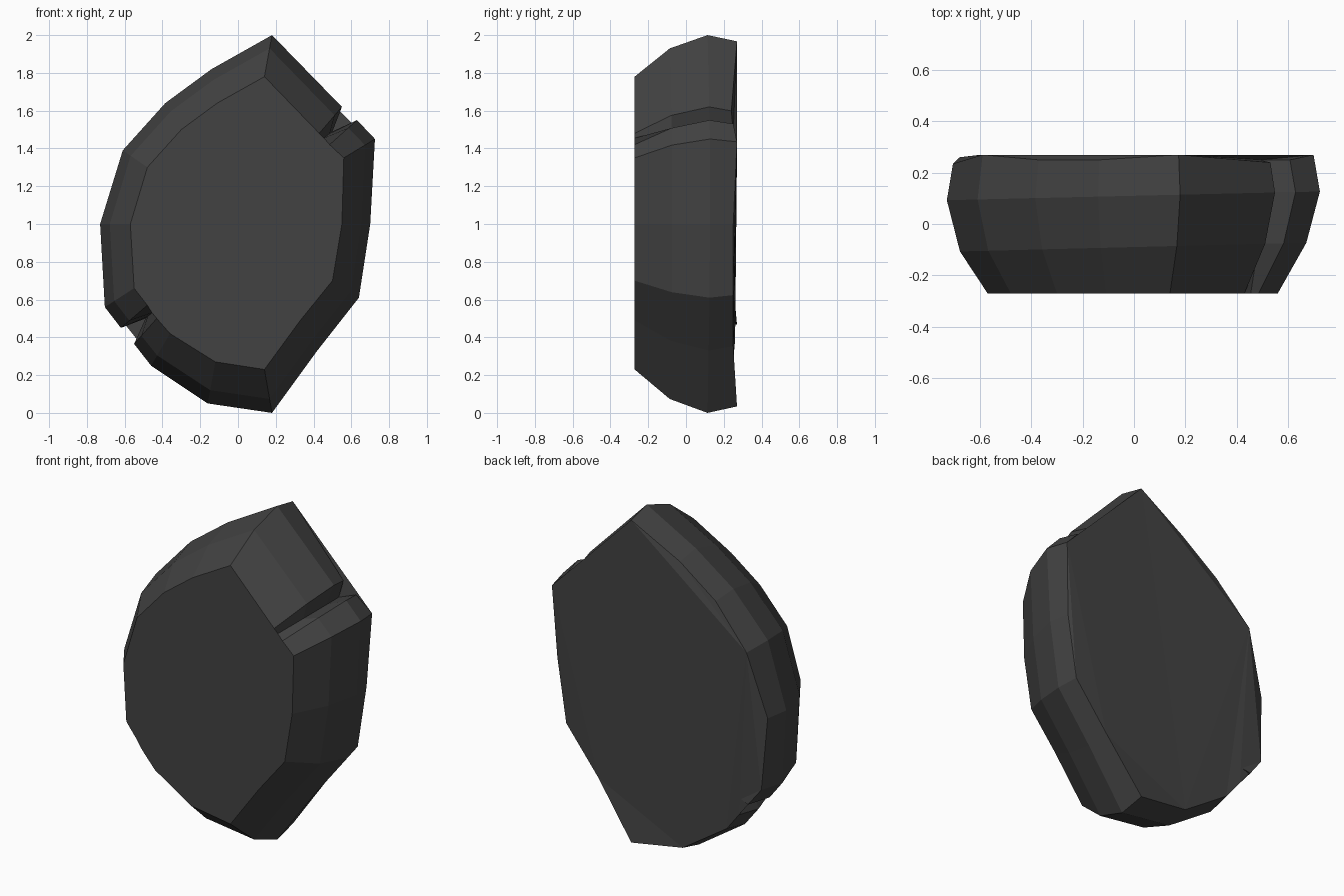
import bpy, bmesh

# Outline, clockwise from the top: front rim x, z / widest rim x, z / back depth
OUTLINE = [
    (0.14, 1.78, 0.18, 2.00, 0.27), (0.43, 1.48, 0.55, 1.62, 0.24),
    (0.455, 1.455, 0.50, 1.49, 0.25),                      # right notch
    (0.485, 1.42, 0.63, 1.55, 0.25), (0.56, 1.35, 0.725, 1.45, 0.27),
    (0.55, 1.00, 0.70, 1.00, 0.25), (0.50, 0.70, 0.64, 0.61, 0.25),
    (0.33, 0.49, 0.42, 0.33, 0.25), (0.14, 0.23, 0.18, 0.00, 0.27),
    (-0.12, 0.27, -0.16, 0.05, 0.25), (-0.36, 0.42, -0.46, 0.25, 0.25),
    (-0.43, 0.50, -0.55, 0.365, 0.26),
    (-0.455, 0.53, -0.49, 0.50, 0.25),                     # left notch
    (-0.48, 0.57, -0.62, 0.45, 0.27), (-0.55, 0.66, -0.705, 0.56, 0.26),
    (-0.57, 1.00, -0.73, 1.00, 0.235), (-0.48, 1.30, -0.61, 1.39, 0.27),
    (-0.30, 1.50, -0.385, 1.64, 0.25), (-0.11, 1.64, -0.14, 1.82, 0.25),
]


def ring(bm, blend, depth):
    """One rim loop: blend runs from front rim (0) to widest rim (1)."""
    return [bm.verts.new((fx + (wx - fx) * blend, depth(fx, by),
                          fz + (wz - fz) * blend))
            for fx, fz, wx, wz, by in OUTLINE]


bm = bmesh.new()
rings = [
    ring(bm, 0.0, lambda x, b: -0.272),
    ring(bm, 0.68, lambda x, b: -0.09 + 0.03 * x),
    ring(bm, 1.0, lambda x, b: 0.11 + 0.03 * x),
    ring(bm, 0.85, lambda x, b: b),
]
n = len(OUTLINE)
# Stone sides
for a, b in zip(rings, rings[1:]):
    for i in range(n):
        j = (i + 1) % n
        bm.faces.new((a[i], a[j], b[j], b[i]))
# Front and back faces
bm.faces.new(rings[0])
back = bm.faces.new(rings[-1][::-1])
bmesh.ops.triangulate(bm, faces=[back])
bmesh.ops.recalc_face_normals(bm, faces=bm.faces)

mesh = bpy.data.meshes.new("chipped_stone")
bm.to_mesh(mesh)
bm.free()
stone = bpy.data.objects.new("chipped_stone", mesh)
bpy.context.collection.objects.link(stone)

mat = bpy.data.materials.new("dark grey stone")
mat.diffuse_color = (0.055, 0.055, 0.055, 1)
mesh.materials.append(mat)
